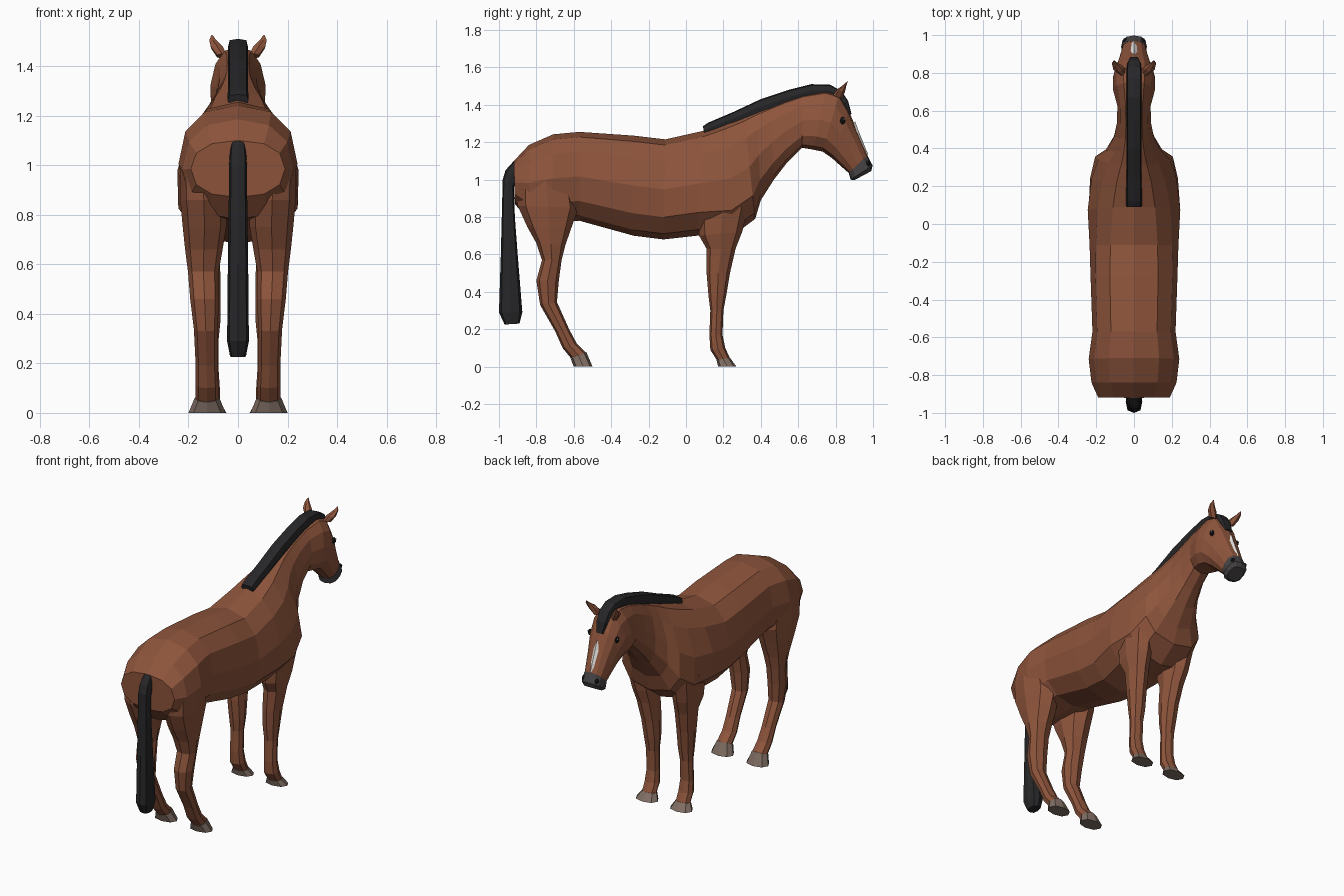
import bpy, bmesh
from math import sin, cos, pi, copysign


def material(name, rgb):
    m = bpy.data.materials.new(name)
    m.diffuse_color = (*rgb, 1)
    return m


COAT = material("coat", (0.27, 0.09, 0.045))
HAIR = material("hair", (0.02, 0.02, 0.022))
MUZZLE = material("muzzle_skin", (0.06, 0.055, 0.055))
HOOF = material("hoof_horn", (0.22, 0.16, 0.13))
WHITE = material("white", (0.8, 0.78, 0.75))
BLACK = material("eye_black", (0.01, 0.01, 0.01))


def finish(name, bm, mat):
    bmesh.ops.recalc_face_normals(bm, faces=bm.faces)
    me = bpy.data.meshes.new(name)
    bm.to_mesh(me)
    bm.free()
    me.materials.append(mat)
    ob = bpy.data.objects.new(name, me)
    bpy.context.collection.objects.link(ob)
    return ob


def power(v, e):
    return copysign(abs(v) ** e, v) if abs(v) > 1e-6 else 0


def loft(name, rings, mat, n=8, e=1.0, phase=0.0, sx=1):
    """Rings: (y1, z1, y2, z2, half width[, x centre[, widening towards point 2]])."""
    bm = bmesh.new()
    loops = []
    for r in rings:
        y1, z1, y2, z2, w = r[:5]
        cx = r[5] if len(r) > 5 else 0
        k = r[6] if len(r) > 6 else 0
        loop = []
        for i in range(n):
            t = 2 * pi * (i + phase) / n
            c, s = power(cos(t), e), power(sin(t), e)
            loop.append(bm.verts.new((sx * (cx + w * s * (1 - k * c)),
                                      (y1 + y2) / 2 + c * (y1 - y2) / 2,
                                      (z1 + z2) / 2 + c * (z1 - z2) / 2)))
        loops.append(loop)
    for a, b in zip(loops, loops[1:]):
        for i in range(n):
            j = (i + 1) % n
            bm.faces.new((a[i], a[j], b[j], b[i]))
    bm.faces.new(loops[0])
    bm.faces.new(loops[-1])
    return finish(name, bm, mat)


# Torso, neck and head in one loft: top point, bottom point, half width
body = loft("body", [
    (-0.92, 1.10, -0.915, 0.87, 0.19),
    (-0.84, 1.185, -0.84, 0.78, 0.225),
    (-0.71, 1.242, -0.72, 0.77, 0.24),
    (-0.57, 1.255, -0.57, 0.78, 0.22),
    (-0.28, 1.235, -0.28, 0.70, 0.23),
    (-0.11, 1.215, -0.12, 0.68, 0.235, 0, 0.05),
    (0.09, 1.26, 0.06, 0.70, 0.245, 0, 0.2),
    (0.22, 1.31, 0.25, 0.70, 0.225, 0, 0.3),
    (0.31, 1.345, 0.37, 0.79, 0.19, 0, 0.4),
    (0.38, 1.375, 0.40, 0.89, 0.14, 0, 0.35),
    (0.45, 1.40, 0.47, 1.00, 0.105, 0, 0.25),
    (0.53, 1.43, 0.54, 1.09, 0.09, 0, 0.15),
    (0.63, 1.46, 0.62, 1.17, 0.088, 0, 0.1),
    (0.75, 1.48, 0.68, 1.16, 0.112, 0, 0.15),
    (0.82, 1.46, 0.73, 1.15, 0.112, 0, 0.1),
    (0.87, 1.37, 0.78, 1.115, 0.098),
    (0.915, 1.26, 0.83, 1.07, 0.08),
    (0.97, 1.13, 0.87, 1.035, 0.065),
], COAT, n=12, e=0.85)

# Muzzle
loft("muzzle", [
    (0.97, 1.13, 0.87, 1.035, 0.066),
    (0.998, 1.075, 0.88, 1.0, 0.068),
    (0.99, 1.045, 0.90, 0.997, 0.05),
], MUZZLE, n=12, e=0.8)

# Legs: front point, back point, half width, x centre
FRONT_LEG = [
    (0.34, 0.88, 0.06, 0.88, 0.08, 0.155),
    (0.30, 0.72, 0.07, 0.70, 0.07, 0.145),
    (0.265, 0.63, 0.11, 0.63, 0.062, 0.135),
    (0.235, 0.50, 0.11, 0.50, 0.055, 0.125),
    (0.215, 0.38, 0.12, 0.38, 0.050, 0.12),
    (0.20, 0.30, 0.13, 0.30, 0.042, 0.12),
    (0.195, 0.17, 0.125, 0.17, 0.042, 0.12),
    (0.21, 0.10, 0.13, 0.09, 0.047, 0.12),
    (0.235, 0.045, 0.165, 0.035, 0.047, 0.12),
]
HIND_LEG = [
    (-0.60, 1.00, -0.90, 1.00, 0.09, 0.145),
    (-0.575, 0.85, -0.90, 0.86, 0.095, 0.138),
    (-0.61, 0.75, -0.85, 0.75, 0.088, 0.135),
    (-0.645, 0.65, -0.80, 0.66, 0.075, 0.138),
    (-0.665, 0.57, -0.77, 0.57, 0.062, 0.14),
    (-0.68, 0.46, -0.80, 0.46, 0.058, 0.135),
    (-0.69, 0.345, -0.78, 0.33, 0.048, 0.13),
    (-0.625, 0.20, -0.70, 0.19, 0.044, 0.127),
    (-0.585, 0.125, -0.66, 0.10, 0.046, 0.125),
    (-0.535, 0.075, -0.615, 0.045, 0.047, 0.125),
]
FRONT_HOOF = [(0.235, 0.047, 0.163, 0.034, 0.05, 0.12),
              (0.27, 0.0, 0.172, 0.0, 0.075, 0.122)]
HIND_HOOF = [(-0.533, 0.077, -0.617, 0.043, 0.05, 0.125),
             (-0.50, 0.0, -0.60, 0.0, 0.075, 0.125)]

for sx, side in ((1, "right"), (-1, "left")):
    for end, leg, hoof in (("front", FRONT_LEG, FRONT_HOOF), ("hind", HIND_LEG, HIND_HOOF)):
        # Fuse each leg into the body
        limb = loft(f"{side}_{end}_leg", leg, COAT, n=8, e=0.9, sx=sx)
        mod = body.modifiers.new("join_leg", 'BOOLEAN')
        mod.operation, mod.solver, mod.object = 'UNION', 'EXACT', limb
        bpy.context.view_layer.objects.active = body
        bpy.ops.object.modifier_apply(modifier=mod.name)
        bpy.data.objects.remove(limb)
        loft(f"{side}_{end}_hoof", hoof, HOOF, n=8, e=0.9, sx=sx)

    # Ears
    loft(f"{side}_ear", [
        (0.835, 1.43, 0.785, 1.45, 0.022, 0.065),
        (0.85, 1.47, 0.805, 1.48, 0.028, 0.085),
        (0.858, 1.505, 0.84, 1.505, 0.016, 0.102),
        (0.866, 1.525, 0.862, 1.525, 0.003, 0.105),
    ], COAT, n=6, sx=sx)

    # Eyes and nostrils
    for name, pos, size, mat in (
            ("eye", (0.096, 0.838, 1.315), (0.012, 0.014, 0.02), BLACK),
            ("eye_glint", (0.105, 0.845, 1.323), (0.004, 0.004, 0.005), WHITE),
            ("nostril", (0.046, 0.972, 1.085), (0.012, 0.014, 0.016), BLACK)):
        bm = bmesh.new()
        bmesh.ops.create_uvsphere(bm, u_segments=8, v_segments=6, radius=1)
        for v in bm.verts:
            v.co = [c * s + p for c, s, p in zip(v.co, size, pos)]
            v.co.x *= sx
        finish(f"{side}_{name}", bm, mat)

# Mane running over the poll into the forelock: outer point, inner point
loft("mane", [
    (0.09, 1.285, 0.10, 1.24, 0.042),
    (0.12, 1.305, 0.14, 1.25, 0.042),
    (0.25, 1.36, 0.27, 1.30, 0.04),
    (0.40, 1.43, 0.42, 1.36, 0.04),
    (0.55, 1.48, 0.57, 1.41, 0.04),
    (0.67, 1.51, 0.68, 1.44, 0.04),
    (0.77, 1.507, 0.76, 1.45, 0.04),
    (0.83, 1.475, 0.80, 1.43, 0.04),
    (0.867, 1.42, 0.83, 1.40, 0.036),
    (0.885, 1.35, 0.86, 1.34, 0.024),
], HAIR, n=8, e=0.5)

# Tail
loft("tail", [
    (-0.92, 1.10, -0.90, 1.05, 0.03),
    (-0.965, 1.05, -0.90, 1.0, 0.035),
    (-0.98, 1.00, -0.92, 0.96, 0.036),
    (-0.985, 0.80, -0.915, 0.80, 0.038),
    (-0.99, 0.60, -0.90, 0.60, 0.041),
    (-1.0, 0.29, -0.875, 0.29, 0.044),
    (-0.97, 0.225, -0.89, 0.23, 0.032),
], HAIR, n=8, e=0.7)

# White diamond blaze on the face
loft("blaze", [
    (0.905, 1.31, 0.885, 1.30, 0.004),
    (0.925, 1.255, 0.90, 1.245, 0.022),
    (0.955, 1.18, 0.93, 1.17, 0.022),
    (0.974, 1.135, 0.955, 1.125, 0.006),
], WHITE, n=4)
